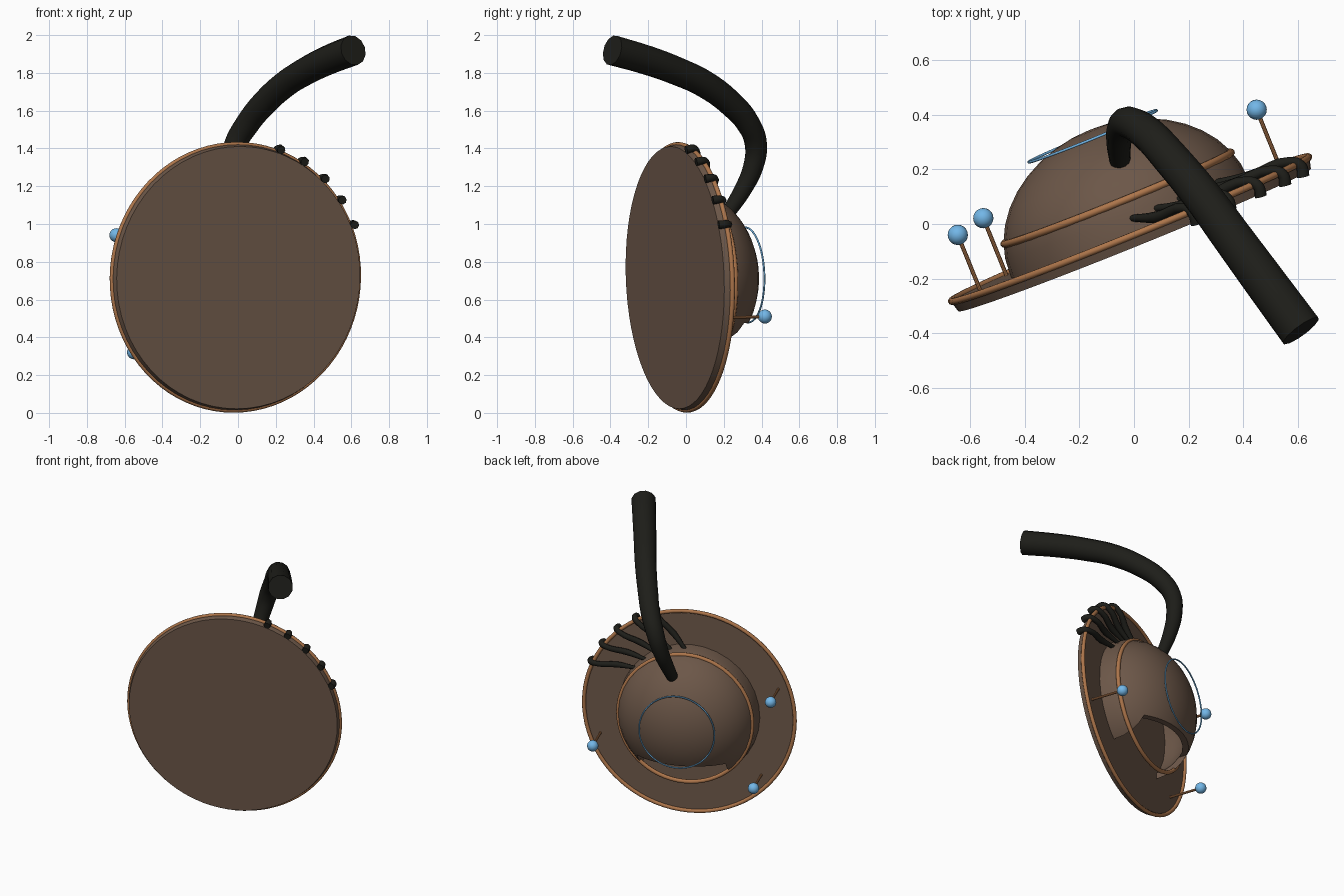
import bpy, bmesh, math
from mathutils import Matrix, Vector

if "Cube" in bpy.data.objects:
    bpy.data.objects.remove(bpy.data.objects["Cube"])

# Tilted frame shared by the dish parts: T across, W up, N out of the back
az, el = math.radians(22), math.radians(2)
T = Vector((math.cos(az), math.sin(az), 0))
N = Vector((-math.sin(az) * math.cos(el), math.cos(az) * math.cos(el), math.sin(el)))
W = T.cross(N)
if W.z < 0:
    W = -W
C = Vector((-0.0185, -0.0075, 0.718))
M = Matrix((-T, W, N)).transposed().to_4x4()
M.translation = C


def local(r, deg, n):
    a = math.radians(deg)
    return C + T * (r * math.cos(a)) + W * (r * math.sin(a)) + N * n


def material(name, rgb):
    m = bpy.data.materials.new(name)
    m.diffuse_color = (*rgb, 1)
    m.use_nodes = True
    m.node_tree.nodes["Principled BSDF"].inputs["Base Color"].default_value = m.diffuse_color
    return m


BROWN = material("brown", (0.15, 0.095, 0.065))
COPPER = material("copper", (0.42, 0.18, 0.07))
BLACK = material("black", (0.013, 0.013, 0.010))
BLUE = material("blue", (0.17, 0.47, 0.80))


def finish(ob, name, mat, angle=35):
    ob.name = name
    ob.data.materials.clear()
    ob.data.materials.append(mat)
    bpy.ops.object.select_all(action='DESELECT')
    ob.select_set(True)
    bpy.context.view_layer.objects.active = ob
    bpy.ops.object.shade_smooth_by_angle(angle=math.radians(angle))
    return ob


def lathe(name, profile, segs, mat):
    """Revolve a closed (radius, height) profile about the dish axis."""
    bm = bmesh.new()
    rings = [[bm.verts.new((r * math.cos(2 * math.pi * i / segs),
                            r * math.sin(2 * math.pi * i / segs), h))
              for i in range(segs)] if r > 1e-6 else [bm.verts.new((0, 0, h))] * segs
             for r, h in profile]
    for k in range(len(rings)):
        a, b = rings[k], rings[(k + 1) % len(rings)]
        for i in range(segs):
            j = (i + 1) % segs
            vs = list(dict.fromkeys((a[i], a[j], b[j], b[i])))
            if len(vs) > 2:
                bm.faces.new(vs)
    bmesh.ops.recalc_face_normals(bm, faces=bm.faces)
    me = bpy.data.meshes.new(name)
    bm.to_mesh(me)
    bm.free()
    ob = bpy.data.objects.new(name, me)
    ob.matrix_world = M
    bpy.context.collection.objects.link(ob)
    return finish(ob, name, mat)


def hoop(name, r, tube, n, mat, segs=64):
    bpy.ops.mesh.primitive_torus_add(major_radius=r, minor_radius=tube,
                                     major_segments=segs, minor_segments=10)
    ob = bpy.context.object
    ob.matrix_world = M @ Matrix.Translation((0, 0, n))
    return finish(ob, name, mat, 60)


def tube(name, points, radii, mat, res=4, steps=5):
    """Smooth capped tube with a changing radius."""
    cu = bpy.data.curves.new(name, 'CURVE')
    cu.dimensions = '3D'
    cu.bevel_depth = 1
    cu.bevel_resolution = res
    cu.use_fill_caps = True
    cu.resolution_u = steps
    sp = cu.splines.new('BEZIER')
    sp.bezier_points.add(len(points) - 1)
    for bp, p, r in zip(sp.bezier_points, points, radii):
        bp.co = p
        bp.radius = r
        bp.handle_left_type = bp.handle_right_type = 'AUTO'
    ob = bpy.data.objects.new(name, cu)
    bpy.context.collection.objects.link(ob)
    bpy.ops.object.select_all(action='DESELECT')
    ob.select_set(True)
    bpy.context.view_layer.objects.active = ob
    bpy.ops.object.convert(target='MESH')
    return finish(bpy.context.object, name, mat, 50)


# Flat dish with its copper rim
lathe("dish", [(0, -0.055), (0.695, -0.055), (0.706, -0.014), (0, -0.014)], 64, BROWN)
hoop("dish_rim", 0.704, 0.013, -0.012, COPPER, 80)

# Hollow dome on the back, with a rectangular opening cut in the bottom
steps, wall = 10, 0.035
arc = [(math.cos(math.pi / 2 * i / steps), math.sin(math.pi / 2 * i / steps))
       for i in range(steps + 1)]
arc[-1] = (0, 1)
outer = [(0.47 * c, 0.38 * s - (0.014 if s == 0 else 0)) for c, s in arc]
inner = [((0.47 - wall) * c, (0.38 - wall) * s - (0.014 if s == 0 else 0)) for c, s in arc]
dome = lathe("dome", outer + inner[::-1], 32, BROWN)
bpy.ops.mesh.primitive_cube_add(size=1)
cutter = bpy.context.object
cutter.name = "opening_cutter"
cutter.hide_render = True
cutter.matrix_world = M @ Matrix.Translation((0, -0.50, 0.2)) @ Matrix.Diagonal((0.59, 0.5, 0.8, 1))
bpy.context.view_layer.update()
mod = dome.modifiers.new("opening", 'BOOLEAN')
mod.operation = 'DIFFERENCE'
mod.solver = 'EXACT'
mod.object = cutter
bpy.context.view_layer.objects.active = dome
bpy.ops.object.modifier_apply(modifier=mod.name)
bpy.data.objects.remove(cutter)
finish(dome, "dome", BROWN)

# Hoops around the dome
hoop("dome_band", 0.447, 0.014, 0.11, COPPER)
hoop("floating_hoop", 0.252, 0.005, 0.354, BLUE)

# Pins with round heads
for i, deg in enumerate((160, 220, 340), 1):
    a, b = local(0.63, deg, -0.02), local(0.63, deg, 0.212)
    bpy.ops.mesh.primitive_cylinder_add(radius=0.008, depth=(b - a).length, vertices=10,
                                        location=(a + b) / 2,
                                        rotation=N.to_track_quat('Z', 'Y').to_euler())
    finish(bpy.context.object, f"pin_{i}", COPPER)
    bpy.ops.mesh.primitive_uv_sphere_add(radius=0.037, segments=20, ring_count=12, location=b)
    finish(bpy.context.object, f"pin_head_{i}", BLUE, 60)

# Fingers fanning from the dome and hooking over the rim
for i in range(5):
    deg = 71 - 12 * i
    pts = [local(0.45, deg + 17, 0.04), local(0.56, deg + 8, 0.012),
           local(0.69, deg + 1, 0.008), local(0.722, deg, -0.022), local(0.715, deg, -0.062)]
    tube(f"finger_{i + 1}", pts, (0.012, 0.021, 0.018, 0.021, 0.023), BLACK, 2, 4)

# Tapered hose rising from the dome and bending forward
hose = [(-0.05, 0.21, 1.04, .036), (-0.055, 0.30, 1.18, .046), (-0.045, 0.355, 1.30, .053),
        (-0.015, 0.37, 1.42, .059), (0.05, 0.33, 1.53, .064), (0.13, 0.245, 1.63, .068),
        (0.25, 0.10, 1.74, .072), (0.36, -0.05, 1.81, .075), (0.47, -0.20, 1.865, .078),
        (0.61, -0.39, 1.92, .081)]
tube("hose", [p[:3] for p in hose], [p[3] for p in hose], BLACK)
